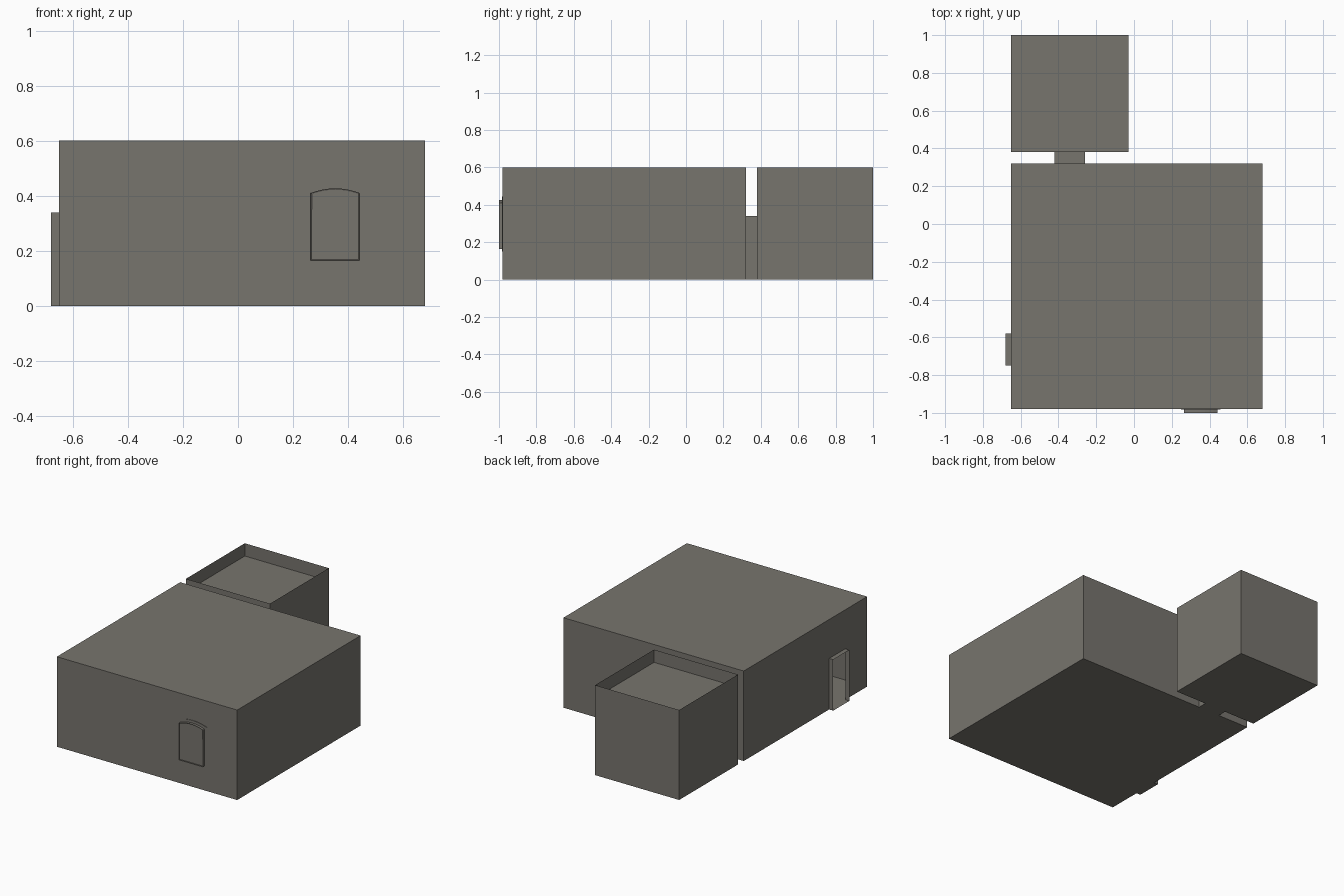
import bpy, bmesh, math

if "Cube" in bpy.data.objects:
    bpy.data.objects.remove(bpy.data.objects["Cube"])

stone = bpy.data.materials.new("warm_grey")
stone.diffuse_color = (0.185, 0.176, 0.155, 1)
stone.use_nodes = True
stone.node_tree.nodes["Principled BSDF"].inputs["Base Color"].default_value = stone.diffuse_color
H = 0.6        # wall height
DOOR = 0.34    # doorway height


def finish(name, bm):
    bmesh.ops.remove_doubles(bm, verts=bm.verts, dist=1e-5)
    me = bpy.data.meshes.new(name)
    bm.to_mesh(me)
    bm.free()
    me.materials.append(stone)
    ob = bpy.data.objects.new(name, me)
    bpy.context.collection.objects.link(ob)
    return ob


def face(bm, pts):
    return bm.faces.new([bm.verts.new(p) for p in pts])


def wall(bm, a, b, gap=None):
    """Vertical sheet from a to b (outside on the right), gap = start/end fractions of a doorway."""
    def at(t, z):
        return (a[0] + (b[0] - a[0]) * t, a[1] + (b[1] - a[1]) * t, z)

    def panel(t0, t1, z0, z1):
        face(bm, [at(t0, z0), at(t1, z0), at(t1, z1), at(t0, z1)])
    if gap is None:
        panel(0, 1, 0, H)
    else:
        panel(0, gap[0], 0, H)
        panel(gap[1], 1, 0, H)
        panel(gap[0], gap[1], DOOR, H)


def room(name, x0, x1, y0, y1, ceiling, gaps):
    bm = bmesh.new()
    c = [(x0, y0), (x1, y0), (x1, y1), (x0, y1)]
    for i in range(4):
        wall(bm, c[i], c[(i + 1) % 4], gaps.get(i))
    face(bm, [(x, y, 0) for x, y in reversed(c)])
    face(bm, [(x, y, ceiling) for x, y in c])
    return finish(name, bm)


def passage(name, p, q, w):
    """Open-ended doorway from p to q, w = half-width offset vector."""
    bm = bmesh.new()
    for s in (-1, 1):
        u = (p[0] + s * w[0], p[1] + s * w[1])
        v = (q[0] + s * w[0], q[1] + s * w[1])
        face(bm, [(*u, 0), (*v, 0), (*v, DOOR), (*u, DOOR)][::s])
    for z in (0, DOOR):
        pts = [(p[0] - w[0], p[1] - w[1], z), (q[0] - w[0], q[1] - w[1], z),
               (q[0] + w[0], q[1] + w[1], z), (p[0] + w[0], p[1] + w[1], z)]
        face(bm, pts)
    bmesh.ops.remove_doubles(bm, verts=bm.verts, dist=1e-5)
    bmesh.ops.recalc_face_normals(bm, faces=bm.faces)
    return finish(name, bm)


def arched_block(name, x0, x1, z0, spring, top, yb, yf, inset=0):
    """Shallow block with a segmental arch top, optionally with a recessed panel."""
    bm = bmesh.new()
    n = 8
    prof = [(x0, z0), (x1, z0)]
    for i in range(n + 1):
        t = i / n
        prof.append((x1 + (x0 - x1) * t, spring + (top - spring) * (1 - (2 * t - 1) ** 2)))
    front = face(bm, [(x, yb, z) for x, z in prof])
    ext = bmesh.ops.extrude_face_region(bm, geom=[front])["geom"]
    bmesh.ops.translate(bm, vec=(0, yf - yb, 0),
                        verts=[v for v in ext if isinstance(v, bmesh.types.BMVert)])
    bmesh.ops.recalc_face_normals(bm, faces=bm.faces)
    if inset:
        f = [g for g in bm.faces if all(abs(v.co.y - yf) < 1e-5 for v in g.verts)]
        bmesh.ops.inset_region(bm, faces=f, thickness=inset, depth=-0.003)
    return finish(name, bm)


# Rooms: thin shells; the small one has a sunken ceiling inside a parapet
room("large_room", -0.65, 0.68, -0.98, 0.32, H,
     {2: ((0.68 + 0.26) / 1.33, (0.68 + 0.42) / 1.33),
      3: ((0.32 + 0.58) / 1.30, (0.32 + 0.75) / 1.30)})
room("small_room", -0.65, -0.03, 0.38, 1.0, 0.515,
     {0: (0.23 / 0.62, 0.39 / 0.62)})

# Doorways
passage("linking_passage", (-0.34, 0.32), (-0.34, 0.38), (0.08, 0))
passage("side_doorway", (-0.65, -0.665), (-0.68, -0.665), (0, 0.085))

# Arched window: thin surround and projecting block
arched_block("window_surround", 0.248, 0.458, 0.15, 0.425, 0.444, -0.979, -0.983)
arched_block("window", 0.264, 0.442, 0.165, 0.41, 0.427, -0.98, -1.0, inset=0.005)
